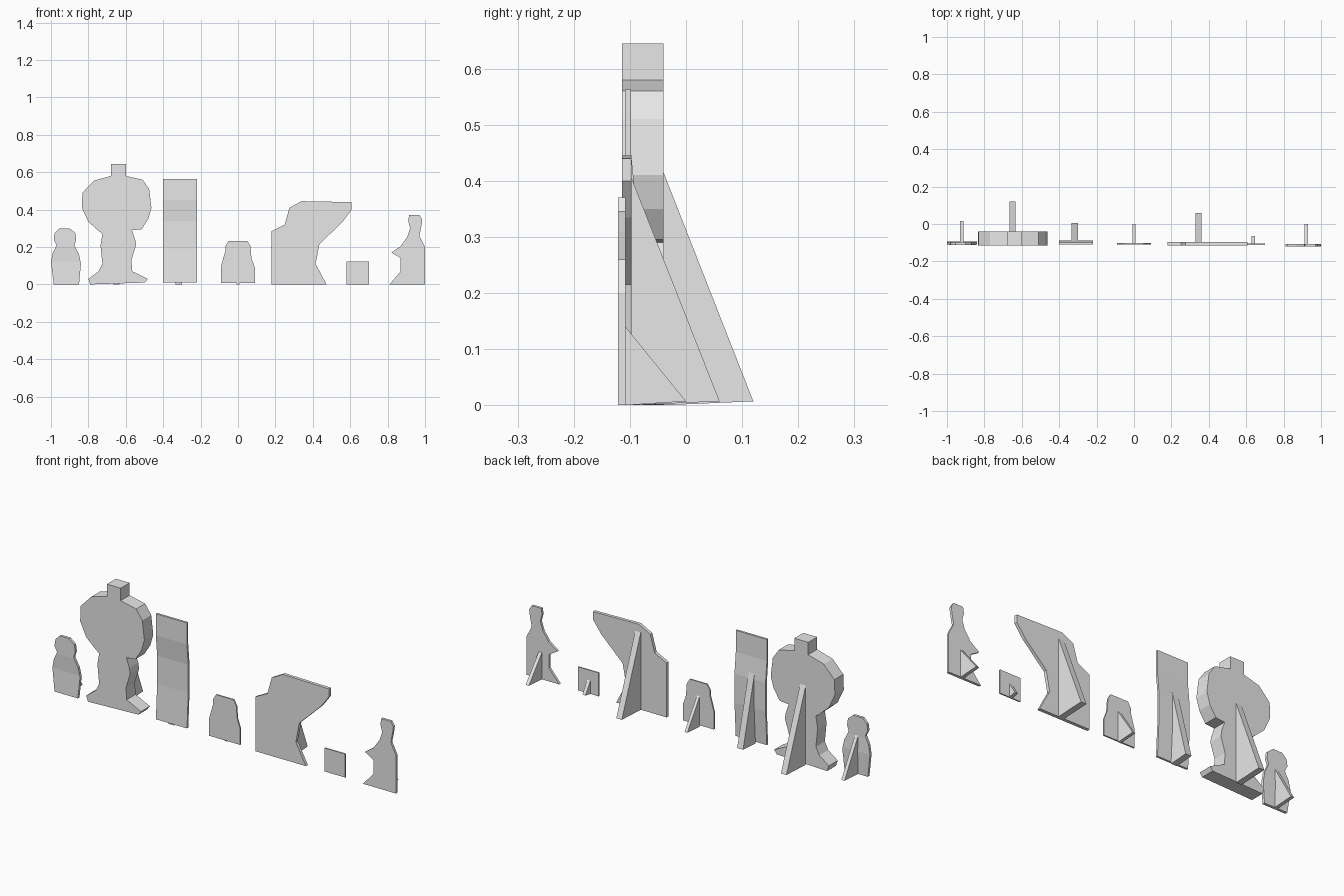
import bpy
import bmesh
from mathutils import Vector

# Remove the default cube
default_cube = bpy.data.objects.get("Cube")
if default_cube:
    bpy.data.objects.remove(default_cube, do_unlink=True)

UNIT = 0.01  # outlines and sizes are written in hundredths

# One plain board colour for everything
board = bpy.data.materials.new("light_grey_board")
board.use_nodes = True
board.diffuse_color = (0.8, 0.8, 0.8, 1)
board.node_tree.nodes["Principled BSDF"].inputs["Base Color"].default_value = board.diffuse_color


def finish(name, bm):
    """Turn a bmesh into a flat shaded object with the board colour."""
    bmesh.ops.recalc_face_normals(bm, faces=bm.faces)
    mesh = bpy.data.meshes.new(name)
    bm.to_mesh(mesh)
    bm.free()
    mesh.materials.append(board)
    bpy.context.collection.objects.link(bpy.data.objects.new(name, mesh))


def slab(points, thickness):
    """Extrude a closed outline of 3D points along the thickness vector."""
    bm = bmesh.new()
    face = bm.faces.new([bm.verts.new(Vector(p) * UNIT) for p in points])
    copy = bmesh.ops.extrude_face_region(bm, geom=[face], use_keep_orig=True)
    moved = [v for v in copy["geom"] if isinstance(v, bmesh.types.BMVert)]
    bmesh.ops.translate(bm, verts=moved, vec=Vector(thickness) * UNIT)
    return bm


def bend(bm, curve):
    """Cut the board at the heights of the curve and push it back there."""
    for height, _ in curve[1:-1]:
        bmesh.ops.bisect_plane(bm, geom=bm.verts[:] + bm.edges[:] + bm.faces[:],
                               plane_co=(0, 0, height * UNIT), plane_no=(0, 0, 1))
    for v in bm.verts:
        for (low, start), (high, end) in zip(curve, curve[1:]):
            if low * UNIT - 1e-5 <= v.co.z <= high * UNIT + 1e-5:
                t = (v.co.z / UNIT - low) / (high - low)
                v.co.y += (start + (end - start) * t) * UNIT
                break


def standee(name, outline, front, back, strut_x, strut_width, strut_top, strut_end, curve=None):
    """An upright cutout board with a triangular strut behind it."""
    bm = slab([(x, front, z) for x, z in outline], (0, back - front, 0))
    if curve:
        bend(bm, curve)
    finish(name, bm)
    x = strut_x - strut_width / 2
    triangle = [(x, back, 0), (x, strut_end, 0.7), (x, back, strut_top)]
    finish(name + "_strut", slab(triangle, (strut_width, 0, 0)))


def rectangle(left, right, bottom, top):
    return [(left, bottom), (right, bottom), (right, top), (left, top)]


# Small rounded figure at the far right end
small_figure = [
    (-95.5, 30), (-90, 30), (-87, 27.5), (-86.5, 24), (-87.5, 21), (-85, 16),
    (-84, 11), (-85, 0), (-98.5, 0), (-100, 12), (-99, 17), (-97, 21),
    (-98.5, 24), (-98, 27.5)]
standee("small_figure", small_figure, -11.2, -9.8, -92, 1.8, 20, 1.5,
        curve=[(0, 0), (12, 0.4), (20, 0), (31, 0)])

# Thick bulky figure with a block head and wide feet
bulky_figure = [
    (-68, 64.5), (-60, 64.5), (-60, 58), (-51, 56), (-47.5, 51), (-46.3, 41),
    (-48, 35), (-51.5, 29.5), (-56.7, 29), (-55, 24), (-54.5, 21), (-57, 13),
    (-56.5, 7), (-48.3, 3), (-49.7, 1), (-79, 0), (-80, 3), (-74.5, 7),
    (-72.5, 11), (-73.5, 21), (-72.5, 27), (-75, 29), (-80, 33.5), (-83.5, 41),
    (-83.2, 49), (-77, 55.5), (-68, 58)]
standee("bulky_figure", bulky_figure, -11.4, -4, -65, 3.2, 41.5, 12)

# Tall panel, bowed back around the middle
standee("tall_panel", rectangle(-40, -22, 1, 56.3), -10.9, -9.8, -31.7, 3.4, 40, 0.5,
        curve=[(0, 0), (19, 1.1), (34, 1.1), (45, 0), (57, 0)])

# Low rounded board in the middle
low_board = [
    (-5, 23.3), (5, 23.3), (6.7, 20.5), (7.2, 14), (9, 9), (9, 0.7),
    (-9, 0.7), (-9, 10), (-6.7, 18), (-6.7, 20.5)]
standee("low_board", low_board, -11, -10.2, 0, 1.6, 16, 0)

# Large board with an overhanging top
overhang_board = [
    (18, 0), (18, 28.5), (25, 32), (27.5, 41), (34, 44.5), (60.8, 44),
    (60.8, 40), (56, 33.5), (43.5, 21.5), (41.5, 11), (47.3, 0)]
standee("overhang_board", overhang_board, -11.4, -9.7, 34.6, 3.2, 40.5, 6)

# Small square board
standee("square_board", rectangle(58, 70, 0, 12.3), -11.2, -10.5, 63.7, 1.8, 7, -6.5)

# Slim figure with a bent arm
slim_figure = [
    (91.5, 37), (97, 37), (98.5, 34.5), (98, 31), (97, 26), (100, 20),
    (100, 0), (81, 0), (87, 7), (87, 14), (82, 17), (87, 20.5), (90.5, 25.5),
    (92, 30), (91, 34)]
standee("slim_figure", slim_figure, -12.1, -10.8, 92, 1.8, 14, 0)
